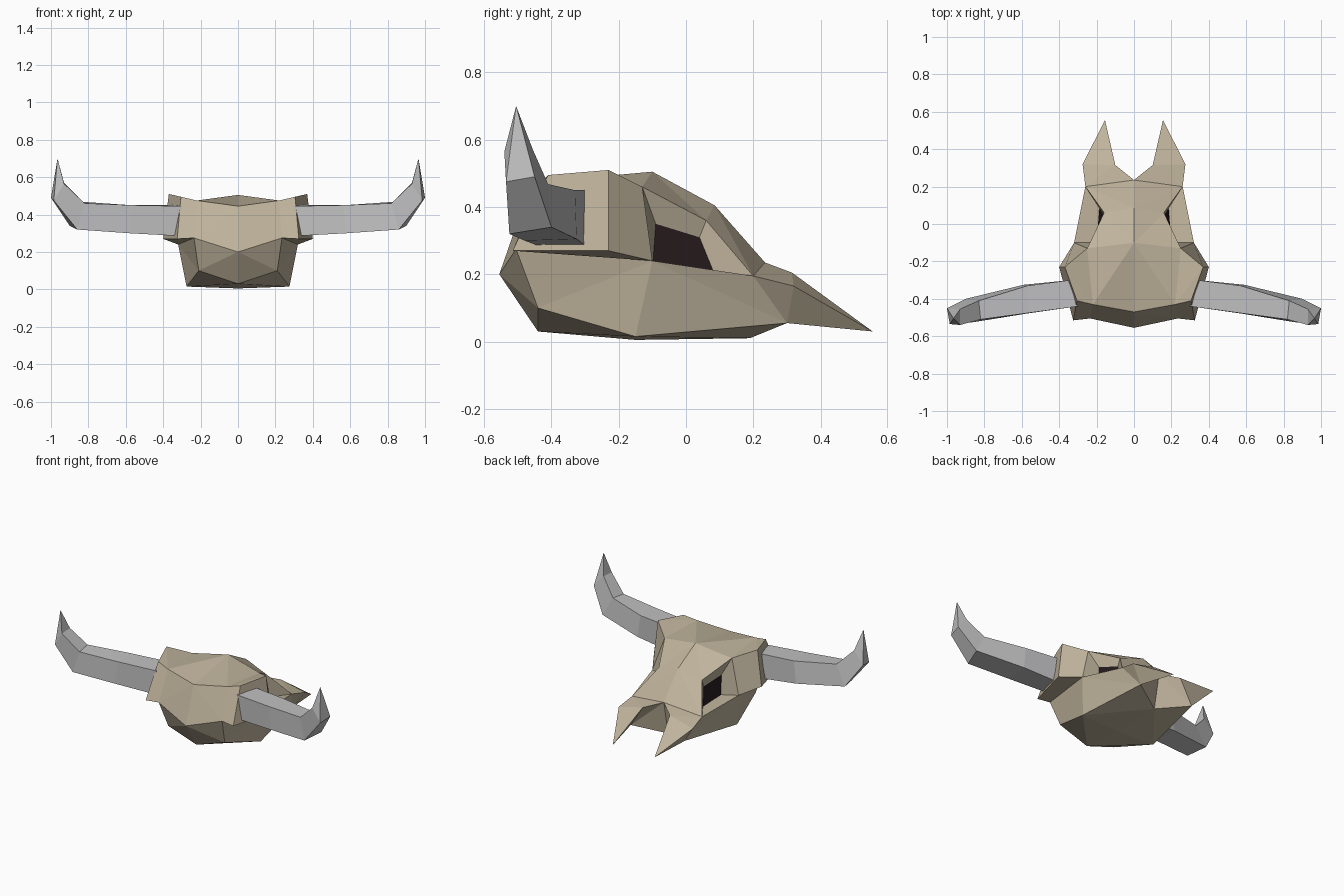
import bpy
import bmesh

cube = bpy.data.objects.get("Cube")
if cube:
    bpy.data.objects.remove(cube, do_unlink=True)


def material(name, colour):
    mat = bpy.data.materials.new(name)
    mat.use_nodes = True
    mat.diffuse_color = (*colour, 1)
    bsdf = mat.node_tree.nodes["Principled BSDF"]
    bsdf.inputs["Base Color"].default_value = (*colour, 1)
    bsdf.inputs["Roughness"].default_value = 0.9
    return mat


bone = material("bone beige", (0.52, 0.45, 0.33))
dark = material("socket dark", (0.018, 0.01, 0.012))
grey = material("horn grey", (0.53, 0.53, 0.54))


def finish(bm, name, mats):
    bmesh.ops.remove_doubles(bm, verts=bm.verts, dist=0.0005)
    bmesh.ops.recalc_face_normals(bm, faces=bm.faces)
    mesh = bpy.data.meshes.new(name)
    bm.to_mesh(mesh)
    bm.free()
    for mat in mats:
        mesh.materials.append(mat)
    obj = bpy.data.objects.new(name, mesh)
    bpy.context.scene.collection.objects.link(obj)
    return obj


# Landmarks of the model's left half of the skull
midline = dict(
    crest=(0, -0.47, 0.445), crown=(0, -0.1, 0.505), nose=(0, 0.085, 0.405),
    notch=(0, 0.235, 0.235), nape=(0, -0.555, 0.2), base=(0, -0.44, 0.03),
    belly=(0, -0.15, 0.005), chin=(0, 0.19, 0.01))
temple = dict(
    ridge=(0.22, -0.43, 0.475), top_back=(0.305, -0.41, 0.495),
    top_front=(0.37, -0.23, 0.51), low_front=(0.4, -0.23, 0.27),
    low_back=(0.325, -0.515, 0.27), hinge=(0.235, -0.505, 0.275))
face = dict(
    brow=(0.25, -0.13, 0.46), brow_tip=(0.16, 0.06, 0.36),
    cheek=(0.32, -0.1, 0.24), muzzle=(0.26, 0.2, 0.195),
    eye_a=(0.2, -0.09, 0.35), eye_b=(0.16, 0.04, 0.31),
    eye_c=(0.185, 0.085, 0.2), eye_d=(0.19, -0.1, 0.21))
jaw = dict(
    heel=(0.21, -0.44, 0.1), keel=(0.275, -0.15, 0.015),
    prong_low=(0.2, 0.3, 0.055), prong_out=(0.275, 0.32, 0.165),
    prong_in=(0.1, 0.315, 0.205), prong_tip=(0.155, 0.555, 0.03))
points = {**midline, **temple, **face, **jaw}

facets = [
    # cranium and nose
    "crest ridge crown", "ridge top_back top_front", "ridge top_front brow",
    "ridge brow crown", "crown brow brow_tip", "crown brow_tip nose",
    "nose brow_tip muzzle", "nose muzzle notch",
    # back of the head
    "crest ridge hinge", "crest hinge nape", "ridge top_back low_back hinge",
    "nape hinge heel", "nape heel base",
    # temple block
    "top_back top_front low_front low_back", "top_front brow cheek low_front",
    "low_back low_front cheek hinge",
    # cheek and jaw sides
    "hinge cheek heel", "heel cheek keel", "cheek prong_low keel",
    "cheek muzzle prong_low", "muzzle prong_out prong_low",
    "prong_out prong_tip prong_low",
    # muzzle prong
    "notch muzzle prong_in", "muzzle prong_out prong_in",
    "prong_in prong_out prong_tip", "prong_in prong_tip prong_low",
    "notch prong_in prong_low", "notch prong_low chin",
    # underside
    "base heel keel", "base keel belly", "belly keel chin",
    "chin keel prong_low",
    # recess around the eye
    "brow brow_tip eye_b eye_a", "brow_tip muzzle eye_c eye_b",
    "brow eye_a eye_d cheek", "cheek eye_d eye_c muzzle",
    "eye_a eye_b eye_c eye_d",
]

bm = bmesh.new()
for side in (1, -1):
    verts = {n: bm.verts.new((x * side, y, z)) for n, (x, y, z) in points.items()}
    for facet in facets:
        names = facet.split()
        f = bm.faces.new([verts[n] for n in names])
        f.material_index = int(all(n.startswith("eye") for n in names))
finish(bm, "skull", (bone, dark))

# Horns: four-sided sections from the root to the bend, closed by a tip
sections = [
    [(0.34, -0.3, 0.45), (0.3, -0.44, 0.445), (0.3, -0.44, 0.285), (0.34, -0.3, 0.285)],
    [(0.57, -0.33, 0.45), (0.56, -0.475, 0.45), (0.58, -0.48, 0.3), (0.59, -0.325, 0.305)],
    [(0.83, -0.41, 0.468), (0.82, -0.51, 0.46), (0.86, -0.525, 0.32), (0.9, -0.4, 0.34)],
    [(0.93, -0.455, 0.57), (0.93, -0.54, 0.565), (0.985, -0.535, 0.475), (1, -0.45, 0.49)],
]
horn_tip = (0.965, -0.505, 0.7)

for name, side in (("left_horn", 1), ("right_horn", -1)):
    bm = bmesh.new()

    def vert(p):
        return bm.verts.new((p[0] * side, p[1], p[2]))

    rings = [[vert(p) for p in section] for section in sections]
    tip = vert(horn_tip)
    bm.faces.new(rings[0])
    for i in range(4):
        j = (i + 1) % 4
        for a, b in zip(rings, rings[1:]):
            bm.faces.new((a[i], a[j], b[j], b[i]))
        bm.faces.new((rings[-1][i], rings[-1][j], tip))
    finish(bm, name, (grey,))
